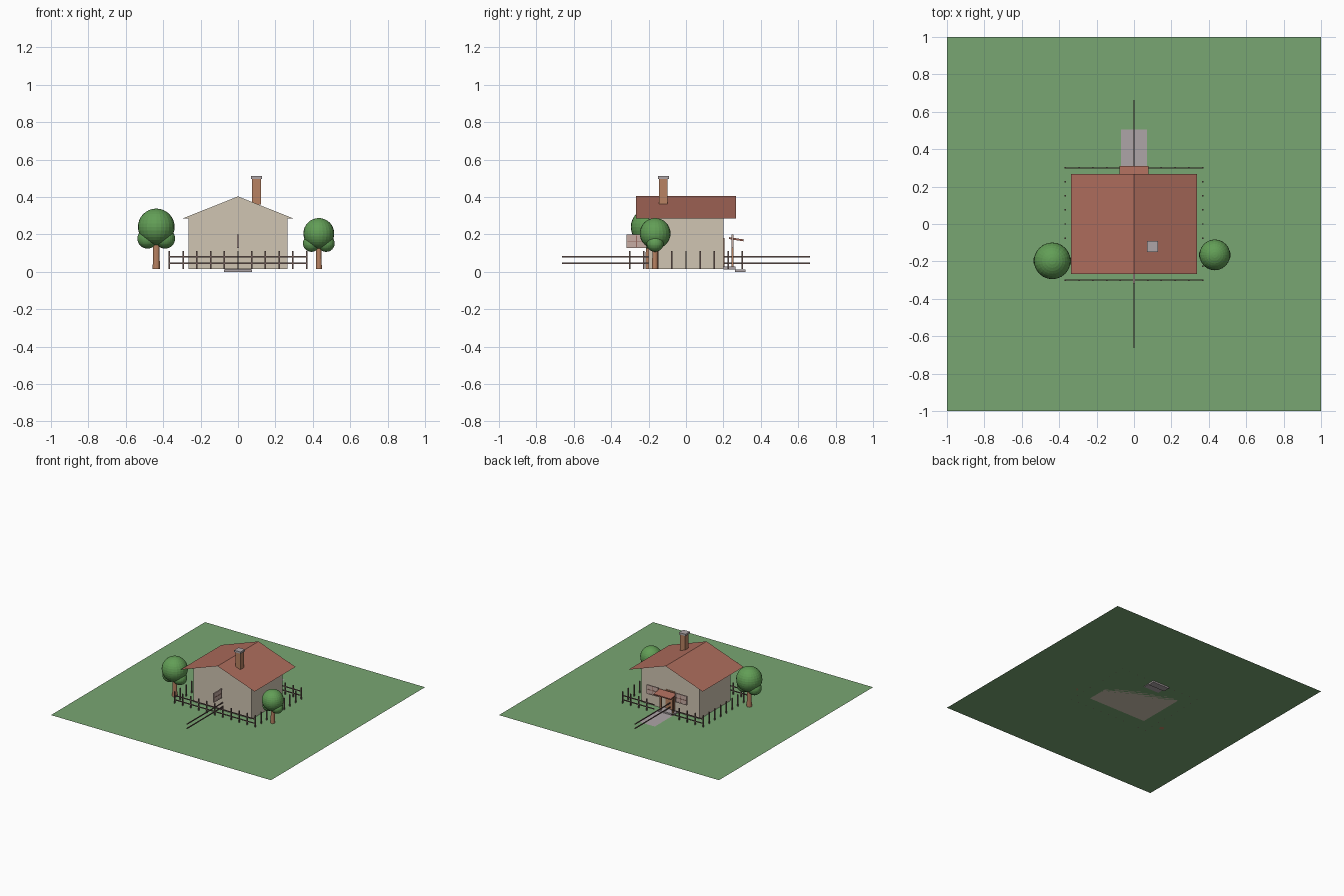
import bpy, bmesh, math
from mathutils import Matrix

if "Cube" in bpy.data.objects:
    bpy.data.objects.remove(bpy.data.objects["Cube"])


def mat(name, r, g, b):
    m = bpy.data.materials.new(name)
    lin = [((c / 255 + 0.055) / 1.055) ** 2.4 for c in (r, g, b)]
    m.diffuse_color = (*lin, 1)
    m.use_nodes = True
    m.node_tree.nodes["Principled BSDF"].inputs["Base Color"].default_value = m.diffuse_color
    return m


GRASS = mat("grass", 121, 166, 114)
WALL = mat("plaster", 208, 197, 178)
ROOF = mat("roof_tile", 172, 108, 92)
BRICK = mat("brown", 184, 130, 98)
STONE = mat("stone", 174, 165, 167)
LEAF = mat("leaf", 98, 158, 86)
FENCE = mat("fence_wood", 118, 96, 92)
PANE = mat("pane", 198, 172, 163)
FRAME = mat("window_frame", 150, 105, 95)

GROUND_Z = 0.016


def finish(name, bm, material):
    me = bpy.data.meshes.new(name)
    bm.to_mesh(me)
    bm.free()
    me.materials.append(material)
    ob = bpy.data.objects.new(name, me)
    bpy.context.collection.objects.link(ob)
    return ob


def boxes(name, ranges, material):
    """One object from several (x0, x1, y0, y1, z0, z1) boxes."""
    bm = bmesh.new()
    for x0, x1, y0, y1, z0, z1 in ranges:
        m = Matrix.Translation(((x0 + x1) / 2, (y0 + y1) / 2, (z0 + z1) / 2))
        bmesh.ops.create_cube(bm, size=1, matrix=m @ Matrix.Diagonal((x1 - x0, y1 - y0, z1 - z0, 1)))
    return finish(name, bm, material)


def sheet(name, quads, material):
    bm = bmesh.new()
    for q in quads:
        bm.faces.new([bm.verts.new(p) for p in q])
    return finish(name, bm, material)


def flat(x0, x1, y0, y1, z):
    return [(x0, y0, z), (x1, y0, z), (x1, y1, z), (x0, y1, z)]


# Lawn and garden path
sheet("lawn", [flat(-1, 1, -1, 1, GROUND_Z)], GRASS)
sheet("path", [flat(-0.07, 0.07, 0.27, 0.505, GROUND_Z + 0.003)], STONE)

# House walls and gable prism
boxes("walls", [(-0.265, 0.265, -0.2, 0.2, GROUND_Z, 0.286)], WALL)
bm = bmesh.new()
tri = bm.faces.new([bm.verts.new(p) for p in ((-0.294, -0.2, 0.286), (0.294, -0.2, 0.286), (0, -0.2, 0.403))])
ext = bmesh.ops.extrude_face_region(bm, geom=[tri], use_keep_orig=True)
bmesh.ops.translate(bm, vec=(0, 0.4, 0), verts=[v for v in ext["geom"] if isinstance(v, bmesh.types.BMVert)])
bmesh.ops.recalc_face_normals(bm, faces=bm.faces)
finish("gable", bm, WALL)

# Thin overhanging roof slopes
E, R, Y = (0.337, 0.286), 0.405, 0.266
sheet("roof", [
    [(0, -Y, R), (E[0], -Y, E[1]), (E[0], Y, E[1]), (0, Y, R)],
    [(0, Y, R), (-E[0], Y, E[1]), (-E[0], -Y, E[1]), (0, -Y, R)],
], ROOF)

# Chimney
boxes("chimney", [(0.076, 0.122, -0.144, -0.098, 0.36, 0.5)], BRICK)
boxes("chimney_cap", [(0.07, 0.128, -0.15, -0.092, 0.496, 0.511)], STONE)

# Door, porch posts, canopy and steps
boxes("door", [(-0.04, 0.04, 0.198, 0.206, 0.02, 0.18)], BRICK)
boxes("porch_posts", [(s * 0.055 - 0.006, s * 0.055 + 0.006, 0.242, 0.254, GROUND_Z, 0.172) for s in (-1, 1)], BRICK)
canopy = boxes("canopy", [(-0.078, 0.078, -0.04, 0.04, -0.005, 0.005)], ROOF)
canopy.location = (0, 0.269, 0.174)
canopy.rotation_euler = (math.radians(-9), 0, 0)
boxes("landing", [(-0.07, 0.07, 0.2, 0.265, 0.012, 0.028)], STONE)
boxes("step", [(-0.076, 0.076, 0.262, 0.318, 0.0, 0.0125)], STONE)


# Windows: a thin pane with a border and cross bars
def window(name, loc, turn):
    w, h, b = 0.053, 0.037, 0.003
    pane = boxes(name + "_pane", [(-w, w, -0.003, 0.003, -h, h)], PANE)
    bars = [(s * (w - b) - b, s * (w - b) + b, -0.005, 0.005, -h, h) for s in (-1, 1)]
    bars += [(-w, w, -0.005, 0.005, s * (h - b) - b, s * (h - b) + b) for s in (-1, 1)]
    frame = boxes(name + "_frame", bars, PANE)
    cross = boxes(name + "_bars", [(-0.002, 0.002, -0.0045, 0.0045, -h, h),
                                   (-w, w, -0.0045, 0.0045, -0.002, 0.002)], FRAME)
    for ob in (pane, frame, cross):
        ob.location = loc
        ob.rotation_euler = (0, 0, turn)


window("left_window", (-0.13, 0.248, 0.163), 0)
window("right_window", (0.13, 0.248, 0.163), 0)
window("rear_window", (0, -0.265, 0.163), math.pi / 2)

# Fence posts around the house, with an opening at the door
FX, FY, P = 0.367, 0.3, 0.004
spots = [(-FX + i * FX / 5, -FY) for i in range(11)]
spots += [(x, FY) for x, _ in spots if abs(x) > 0.1]
spots += [(s * FX, -FY + i * FY / 4) for s in (-1, 1) for i in range(1, 8)]
boxes("fence_posts", [(x - P, x + P, y - P, y + P, GROUND_Z, 0.112) for x, y in spots], FENCE)

# Rails: along both ends, and a long pair on the centre line
rails = []
for z in (0.045, 0.08):
    za, zb = z - 0.004, z + 0.004
    rails.append((-FX, FX, -FY - 0.002, -FY + 0.002, za, zb))
    rails += [(x, x + 0.29, FY - 0.002, FY + 0.002, za, zb) for x in (-FX, 0.077)]
    rails.append((-0.0025, 0.0025, -0.663, 0.663, za, zb))
boxes("fence_rails", rails, FENCE)


# Trees: trunk plus one large and two small leaf balls
def tree(name, x, y, s, top, low):
    bm = bmesh.new()
    h = top - GROUND_Z
    bmesh.ops.create_cone(bm, cap_ends=True, segments=12, radius1=0.019 * s, radius2=0.017 * s, depth=h,
                          matrix=Matrix.Translation((x, y, GROUND_Z + h / 2)))
    finish(name + "_trunk", bm, BRICK)
    bm = bmesh.new()
    for dx, z, r in ((0, top, 0.098), (-0.047, low, 0.054), (0.047, low, 0.054)):
        bmesh.ops.create_uvsphere(bm, u_segments=24, v_segments=16, radius=r * s,
                                  matrix=Matrix.Translation((x + dx * s, y, z)))
    finish(name + "_leaves", bm, LEAF)


tree("large_tree", -0.437, -0.197, 1.0, 0.24, 0.178)
tree("small_tree", 0.432, -0.165, 0.84, 0.205, 0.152)
